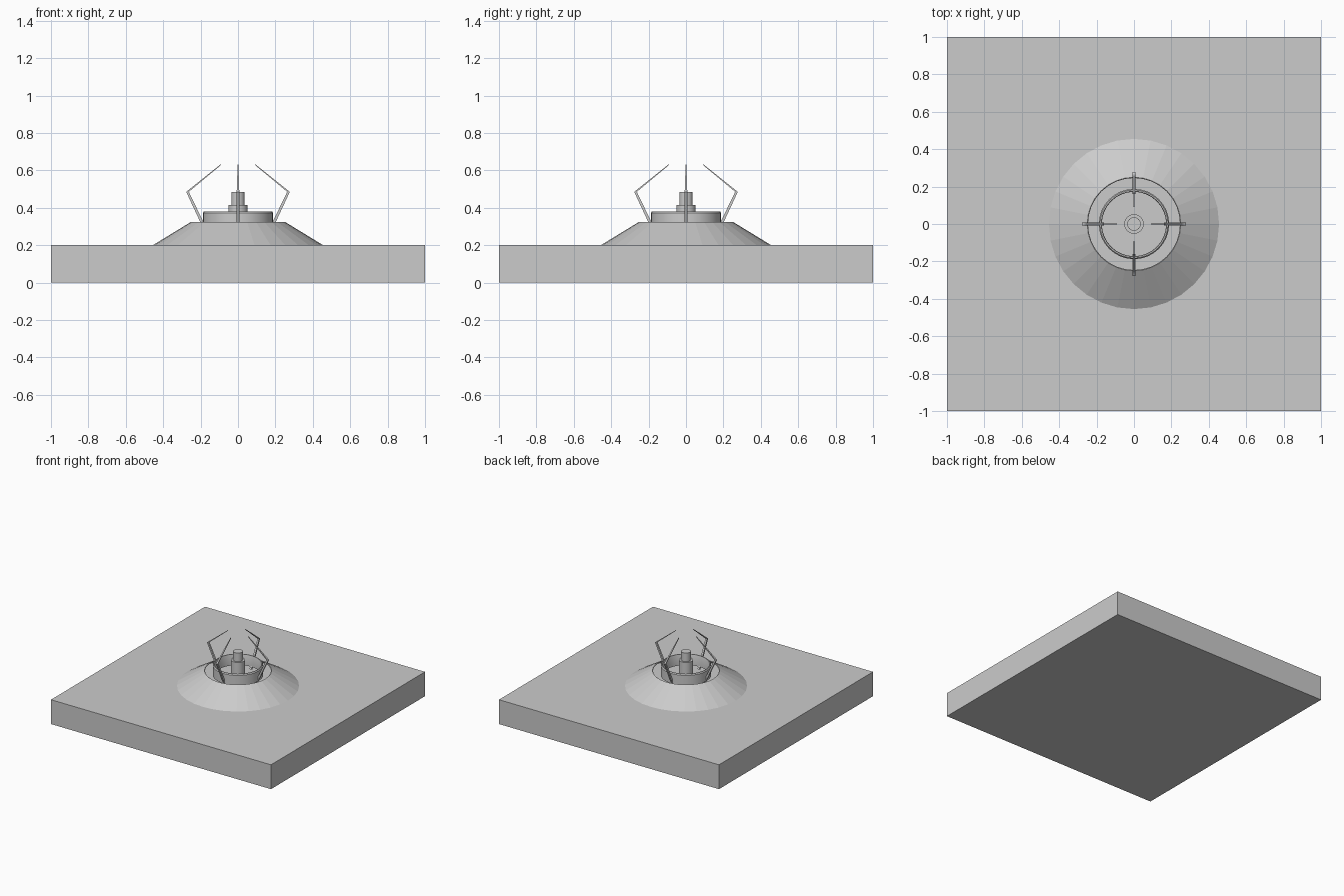
import bpy, bmesh, math
from mathutils import Vector

if "Cube" in bpy.data.objects:
    bpy.data.objects.remove(bpy.data.objects["Cube"])


def make_object(name, bm, smooth=False):
    bmesh.ops.recalc_face_normals(bm, faces=bm.faces[:])
    mesh = bpy.data.meshes.new(name)
    bm.to_mesh(mesh)
    bm.free()
    ob = bpy.data.objects.new(name, mesh)
    bpy.context.collection.objects.link(ob)
    if smooth:
        bpy.ops.object.select_all(action='DESELECT')
        ob.select_set(True)
        bpy.context.view_layer.objects.active = ob
        bpy.ops.object.shade_smooth_by_angle(angle=math.radians(30))
    return ob


def lathe(name, profile, sides=32, closed=False, smooth=False):
    """Revolve (radius, z) points about the z axis."""
    bm = bmesh.new()
    rings = []
    for r, z in profile:
        rings.append([bm.verts.new((r * math.cos(2 * math.pi * i / sides),
                                    r * math.sin(2 * math.pi * i / sides), z))
                      for i in range(sides)])
    pairs = list(zip(rings, rings[1:]))
    if closed:
        pairs.append((rings[-1], rings[0]))
    for a, b in pairs:
        for i in range(sides):
            j = (i + 1) % sides
            bm.faces.new((a[i], a[j], b[j], b[i]))
    return bm, rings


# Square base slab
bm = bmesh.new()
bmesh.ops.create_cube(bm, size=1)
bmesh.ops.scale(bm, vec=(2, 2, 0.2), verts=bm.verts)
bmesh.ops.translate(bm, vec=(0, 0, 0.1), verts=bm.verts)
make_object("base_slab", bm)

# Sloping collar, open in the middle
bm, _ = lathe("collar", [(0.455, 0.2), (0.25, 0.325), (0.246, 0.322), (0.446, 0.2)], closed=True)
make_object("sloped_collar", bm)

# Thin ring inside the collar
bm, _ = lathe("ring", [(0.188, 0.29), (0.188, 0.372), (0.182, 0.38),
                       (0.175, 0.38), (0.172, 0.372), (0.172, 0.29)], closed=True)
make_object("inner_ring", bm, smooth=True)

# Stepped centre post
bm, rings = lathe("post", [(0.052, 0.2), (0.052, 0.415), (0.036, 0.415), (0.036, 0.485)])
bm.faces.new(rings[-1])
bm.faces.new(rings[0])
make_object("centre_post", bm, smooth=True)

# Four bent prongs, tapering to the tip: (radius, z, half thickness)
path = [(0.168, 0.27, 0.008), (0.27, 0.485, 0.007), (0.092, 0.63, 0.002)]
for k, side in enumerate(("right", "back", "left", "front")):
    angle = k * math.pi / 2
    out = Vector((math.cos(angle), math.sin(angle), 0))
    tan = Vector((-math.sin(angle), math.cos(angle), 0))
    up = Vector((0, 0, 1))
    normals = [out * 0.9 - up * 0.43, out, out * 0.63 + up * 0.77]
    bm = bmesh.new()
    loops = []
    for (r, z, h), n in zip(path, normals):
        c = out * r + up * z
        loops.append([bm.verts.new(c + n * (h * a) + tan * (h * b))
                      for a, b in ((-1, -1), (1, -1), (1, 1), (-1, 1))])
    for a, b in zip(loops, loops[1:]):
        for i in range(4):
            j = (i + 1) % 4
            bm.faces.new((a[i], a[j], b[j], b[i]))
    bm.faces.new(loops[0])
    bm.faces.new(loops[-1])
    make_object("prong_" + side, bm)
